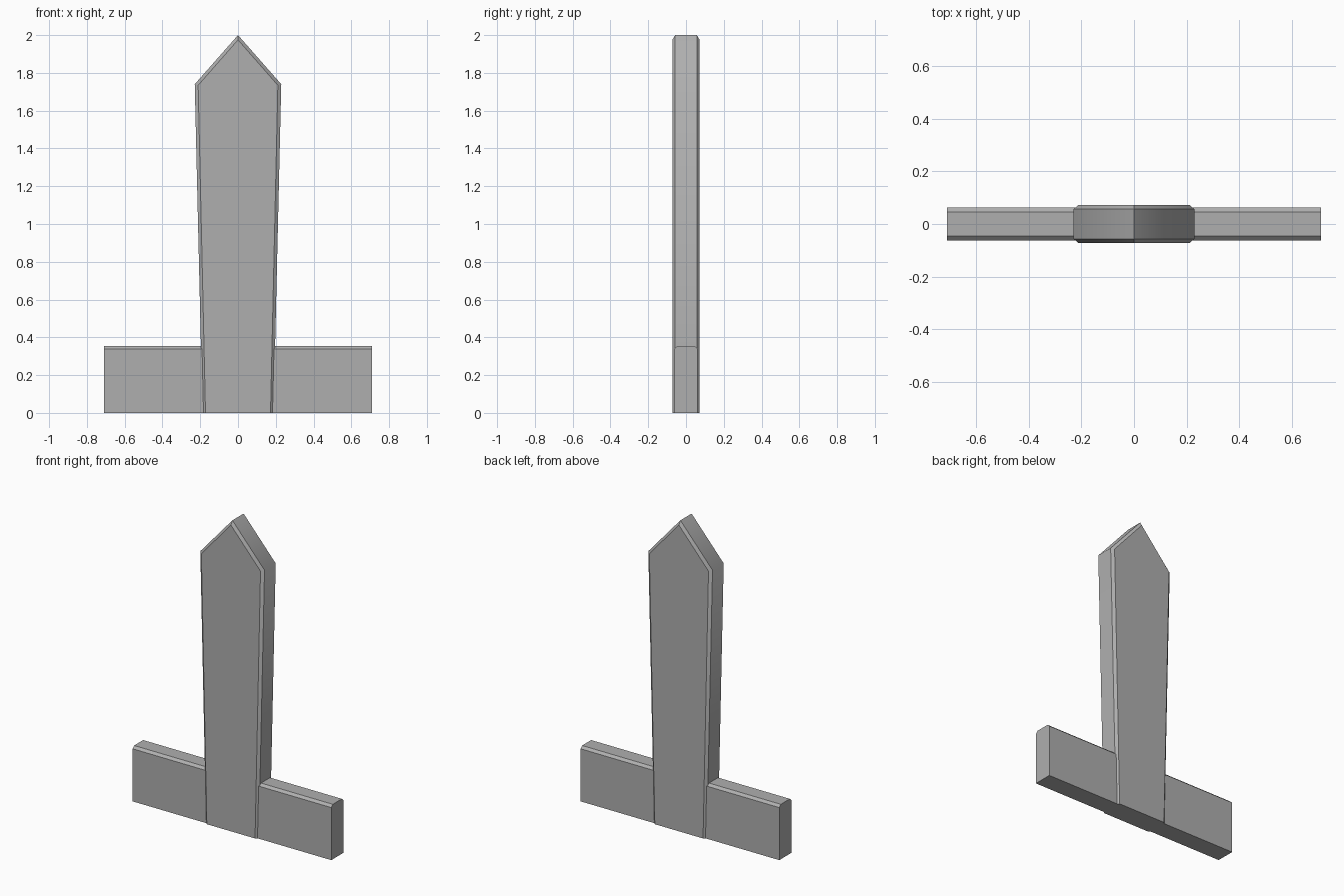
import bpy, bmesh

if "Cube" in bpy.data.objects:
    bpy.data.objects.remove(bpy.data.objects["Cube"])

# Mid-grey paint shared by both boards
grey = bpy.data.materials.new("grey_paint")
grey.diffuse_color = (0.43, 0.43, 0.43, 1)
grey.use_nodes = True
grey.node_tree.nodes["Principled BSDF"].inputs["Base Color"].default_value = grey.diffuse_color


def loft(name, layers, soft=()):
    """Join matching point loops into one closed solid.
    Edges running through the 'soft' corners are smooth, all others sharp."""
    bm = bmesh.new()
    rings = [[bm.verts.new(p) for p in layer] for layer in layers]
    n = len(rings[0])
    for a, b in zip(rings, rings[1:]):
        for i in range(n):
            j = (i + 1) % n
            bm.faces.new((a[i], a[j], b[j], b[i]))
    bm.faces.new(rings[0])
    bm.faces.new(rings[-1])
    bmesh.ops.recalc_face_normals(bm, faces=bm.faces)
    for f in bm.faces:
        f.smooth = True
    for e in bm.edges:
        e.smooth = False
    for a, b in zip(rings, rings[1:]):
        for i in soft:
            bm.edges.get((a[i], b[i])).smooth = True
    mesh = bpy.data.meshes.new(name)
    bm.to_mesh(mesh)
    bm.free()
    mesh.materials.append(grey)
    obj = bpy.data.objects.new(name, mesh)
    bpy.context.collection.objects.link(obj)
    return obj


def picket_loop(y, base, shoulder, shoulder_z, tip_z):
    return [(-base, y, 0), (base, y, 0), (shoulder, y, shoulder_z),
            (0, y, tip_z), (-shoulder, y, shoulder_z)]


# Pointed picket: tapered board with bevelled sides and tip, soft shoulders
outer = (0.188, 0.229, 1.74, 2.0)
inner = (0.172, 0.211, 1.734, 1.975)
loft("picket", [picket_loop(-0.072, *inner), picket_loop(-0.057, *outer),
                picket_loop(0.057, *outer), picket_loop(0.072, *inner)],
     soft=(2, 4))

# Bottom rail: passes through the picket, bevelled along both top edges
rail_profile = [(-0.062, 0), (0.062, 0), (0.062, 0.339), (0.046, 0.354),
                (-0.046, 0.354), (-0.062, 0.339)]
loft("bottom_rail", [[(x, y, z) for y, z in rail_profile] for x in (-0.709, 0.709)])
